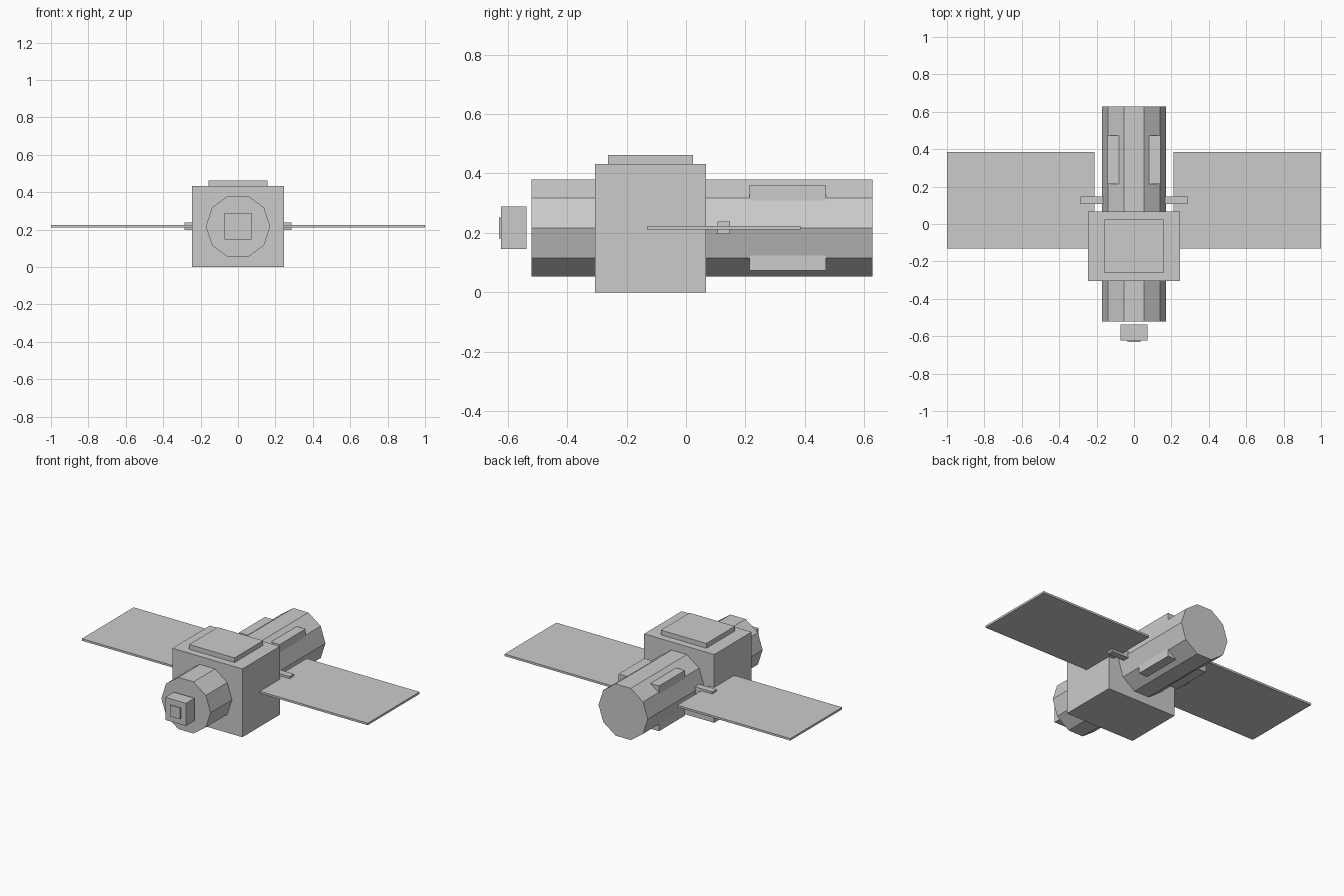
import bpy
import bmesh
import math
from mathutils import Matrix

cube = bpy.data.objects.get("Cube")
if cube:
    bpy.data.objects.remove(cube, do_unlink=True)

GREY = (0.6, 0.6, 0.6, 1.0)
grey = bpy.data.materials.new("plain grey")
grey.use_nodes = True
grey.diffuse_color = GREY
grey.node_tree.nodes["Principled BSDF"].inputs["Base Color"].default_value = GREY

AXIS_Z = 0.217  # height of the main axis


def finish(name, bm):
    mesh = bpy.data.meshes.new(name)
    bm.to_mesh(mesh)
    bm.free()
    mesh.materials.append(grey)
    obj = bpy.data.objects.new(name, mesh)
    bpy.context.scene.collection.objects.link(obj)
    return obj


def box(name, x, y, z):
    """Box from (low, high) ranges."""
    bm = bmesh.new()
    bmesh.ops.create_cube(bm, size=1)
    ranges = (x, y, z)
    for v in bm.verts:
        v.co = [lo + (c + 0.5) * (hi - lo) for c, (lo, hi) in zip(v.co, ranges)]
    return finish(name, bm)


def mirrored_box(name, x, y, z):
    for side, s in (("left", 1), ("right", -1)):
        box(f"{side}_{name}", sorted((s * x[0], s * x[1])), y, z)


# Ten-sided hull along y, with a vertex on each side
bm = bmesh.new()
y0, y1 = -0.52, 0.628
place = (Matrix.Translation((0, (y0 + y1) / 2, AXIS_Z))
         @ Matrix.Rotation(math.pi / 2, 4, "X")
         @ Matrix.Rotation(math.pi / 2, 4, "Z"))
bmesh.ops.create_cone(bm, cap_ends=True, segments=10, radius1=0.172,
                      radius2=0.172, depth=y1 - y0, matrix=place)
finish("hull", bm)

# Central body and its roof plate
box("body", (-0.245, 0.245), (-0.306, 0.068), (0, 0.432))
box("roof_plate", (-0.159, 0.159), (-0.262, 0.024), (0.43, 0.462))

# Sensor block in front of the hull
box("sensor", (-0.072, 0.072), (-0.623, -0.537), (0.146, 0.289))
box("sensor_lens", (-0.036, 0.036), (-0.63, -0.62), (0.181, 0.252))

# Wing panels and their hinges
mirrored_box("panel", (0.21, 1.0), (-0.132, 0.386), (0.211, 0.224))
mirrored_box("hinge", (0.166, 0.287), (0.106, 0.148), (0.197, 0.238))

# Four ribs on the rear of the hull
for level, s in (("upper", 1), ("lower", -1)):
    z = sorted((AXIS_Z + s * 0.087, AXIS_Z + s * 0.143))
    mirrored_box(f"{level}_rib", (0.08, 0.142), (0.214, 0.472), z)
